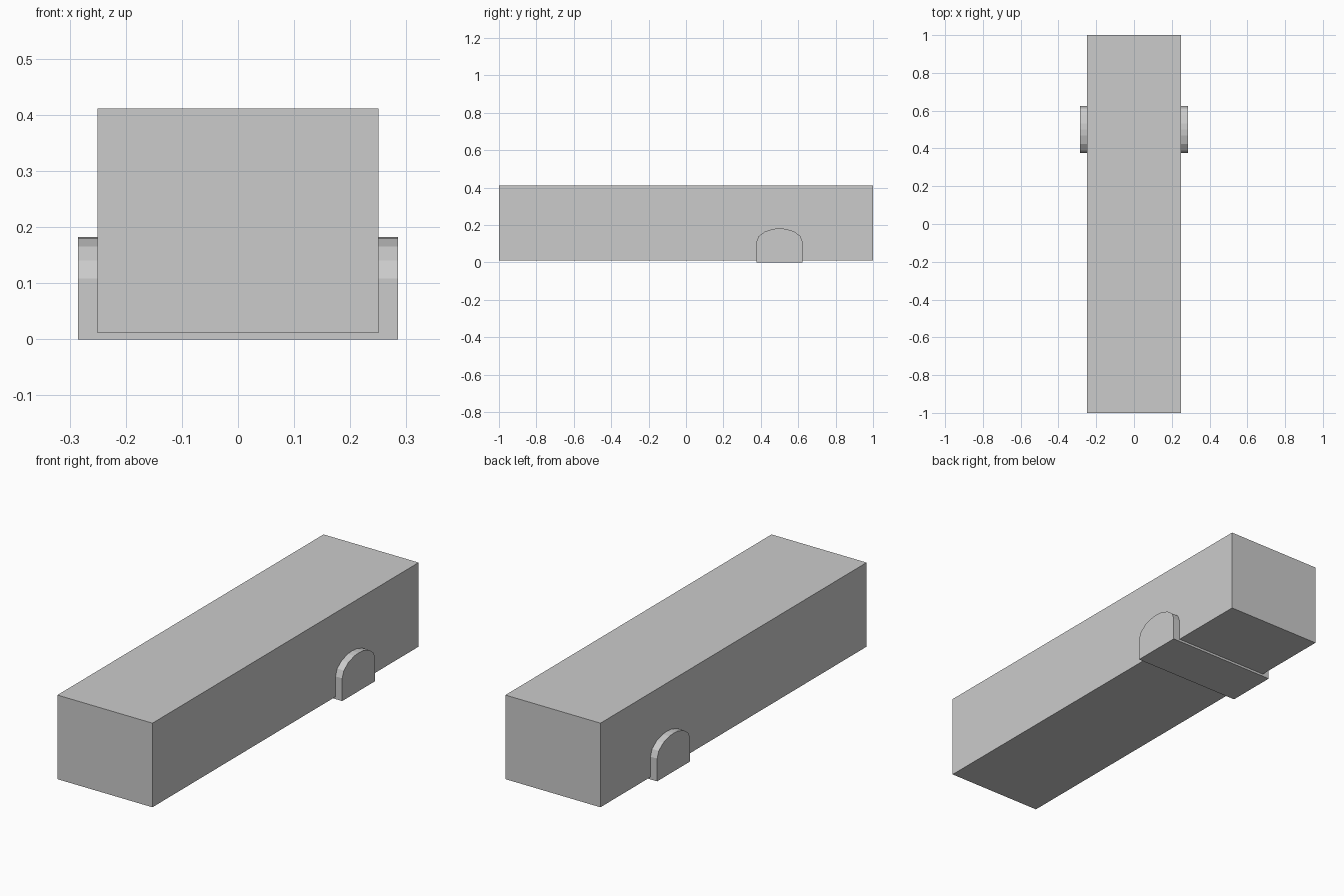
import bpy, bmesh, math

if "Cube" in bpy.data.objects:
    bpy.data.objects.remove(bpy.data.objects["Cube"])

def extrude_x(name, profile, half):
    """Solid made by extruding a (y, z) profile from -half to +half in x."""
    bm = bmesh.new()
    face = bm.faces.new([bm.verts.new((-half, y, z)) for y, z in profile])
    ext = bmesh.ops.extrude_face_region(bm, geom=[face])
    verts = [g for g in ext["geom"] if isinstance(g, bmesh.types.BMVert)]
    bmesh.ops.translate(bm, verts=verts, vec=(2 * half, 0, 0))
    bmesh.ops.recalc_face_normals(bm, faces=bm.faces)
    mesh = bpy.data.meshes.new(name)
    bm.to_mesh(mesh)
    bm.free()
    obj = bpy.data.objects.new(name, mesh)
    bpy.context.collection.objects.link(obj)
    return obj

# Long main block
extrude_x("main_block", [(-1, 0.011), (1, 0.011), (1, 0.411), (-1, 0.411)], 0.25)

# Arched cross piece passing through the block
cy, half_w, spring, rise = 0.5, 0.124, 0.108, 0.074
arch = [(cy - half_w, 0), (cy + half_w, 0)]
angles = [0, 25.7, 51.4, 75, 90, 105, 128.6, 154.3, 180]
arch += [(cy + half_w * math.cos(math.radians(a)),
          spring + rise * math.sin(math.radians(a))) for a in angles]
extrude_x("arched_cross_piece", arch, 0.285)
